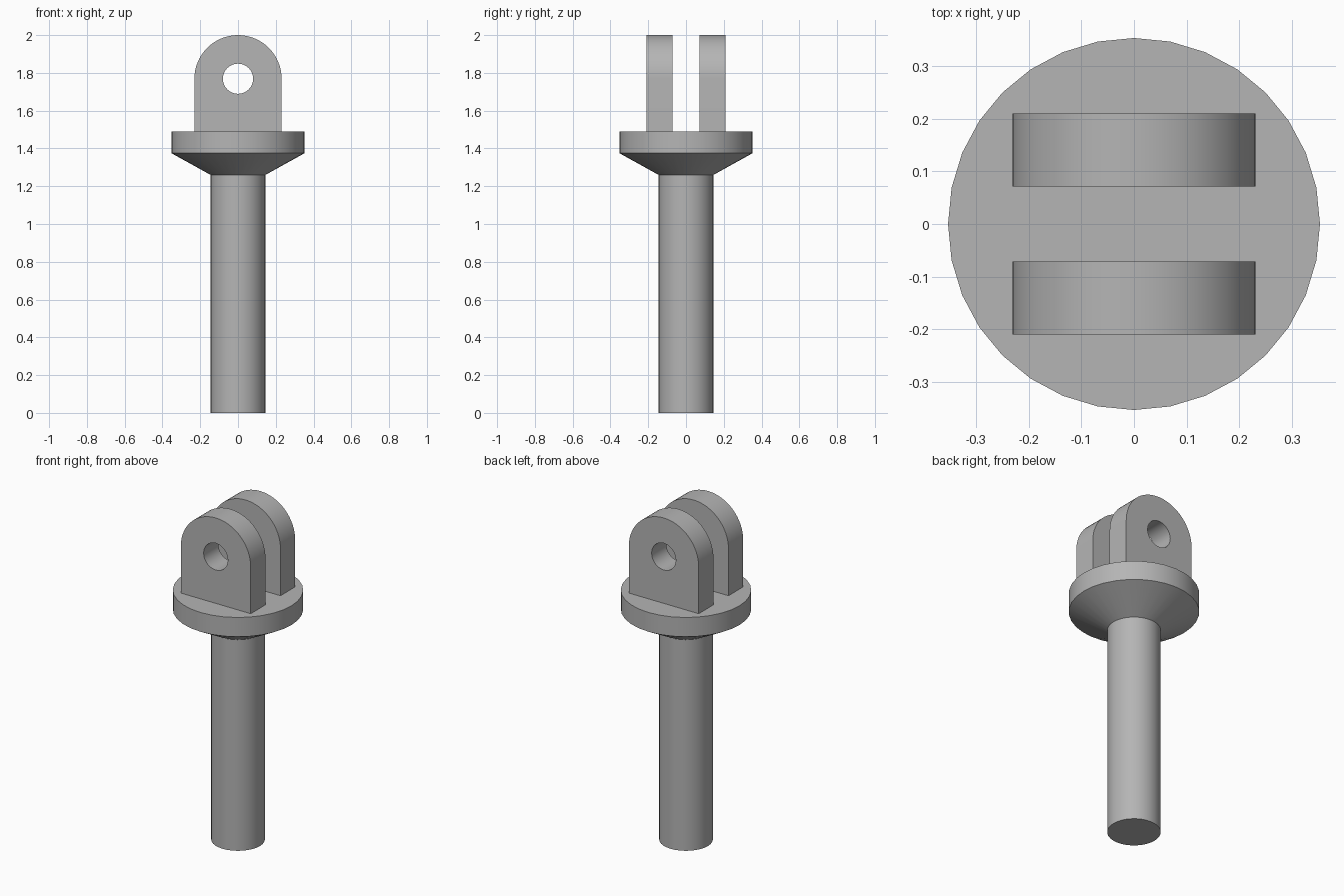
import bpy
import bmesh
from math import cos, sin, pi, radians
from mathutils import Vector

cube = bpy.data.objects.get("Cube")
if cube:
    bpy.data.objects.remove(cube, do_unlink=True)

# Single grey material
GREY = (0.46, 0.46, 0.46, 1)
grey = bpy.data.materials.new("plain grey")
grey.use_nodes = True
grey.diffuse_color = GREY
grey.node_tree.nodes["Principled BSDF"].inputs["Base Color"].default_value = GREY

SEGMENTS = 32
FLANGE_TOP = 1.49


def finish(bm, name):
    """Turn a bmesh into a smooth-shaded object with sharp edges kept."""
    bmesh.ops.recalc_face_normals(bm, faces=bm.faces[:])
    mesh = bpy.data.meshes.new(name)
    bm.to_mesh(mesh)
    bm.free()
    mesh.materials.append(grey)
    obj = bpy.data.objects.new(name, mesh)
    bpy.context.collection.objects.link(obj)
    bpy.ops.object.select_all(action="DESELECT")
    obj.select_set(True)
    bpy.context.view_layer.objects.active = obj
    bpy.ops.object.shade_smooth_by_angle(angle=radians(25))
    return obj


def lathe(name, profile):
    """Revolve (radius, height) rings around z and cap both ends."""
    bm = bmesh.new()
    rings = []
    for r, z in profile:
        angles = [2 * pi * i / SEGMENTS for i in range(SEGMENTS)]
        rings.append([bm.verts.new((r * cos(a), r * sin(a), z)) for a in angles])
    for low, high in zip(rings, rings[1:]):
        for i in range(SEGMENTS):
            j = (i + 1) % SEGMENTS
            bm.faces.new((low[i], low[j], high[j], high[i]))
    bm.faces.new(rings[0])
    bm.faces.new(rings[-1])
    return finish(bm, name)


def lug(name, y_start, thickness):
    """Round-topped plate with a pin hole, extruded along y."""
    half_width, pin_z, hole_r = 0.231, 1.769, 0.08
    base_z = FLANGE_TOP - 0.005
    arc = [pi * i / SEGMENTS for i in range(SEGMENTS + 1)]
    outline = [(half_width * cos(a), pin_z + half_width * sin(a)) for a in arc]
    outline += [(-half_width, base_z), (half_width, base_z)]
    hole = [(hole_r * cos(2 * a), pin_z + hole_r * sin(2 * a)) for a in arc[:-1]]

    bm = bmesh.new()
    edges = []
    for loop in (outline, hole):
        verts = [bm.verts.new((x, y_start, z)) for x, z in loop]
        edges += [bm.edges.new((v, verts[i - 1])) for i, v in enumerate(verts)]
    bmesh.ops.triangle_fill(bm, edges=edges, use_beauty=True)
    result = bmesh.ops.extrude_face_region(bm, geom=bm.faces[:], use_keep_orig=True)
    moved = [g for g in result["geom"] if isinstance(g, bmesh.types.BMVert)]
    bmesh.ops.translate(bm, verts=moved, vec=Vector((0, thickness, 0)))
    return finish(bm, name)


# Shaft with flared round flange
lathe("shaft_and_flange", [(0.145, 0), (0.145, 1.26), (0.353, 1.375), (0.353, FLANGE_TOP)])

# Pair of clevis lugs
lug("front_lug", -0.21, 0.139)
lug("back_lug", 0.071, 0.139)
